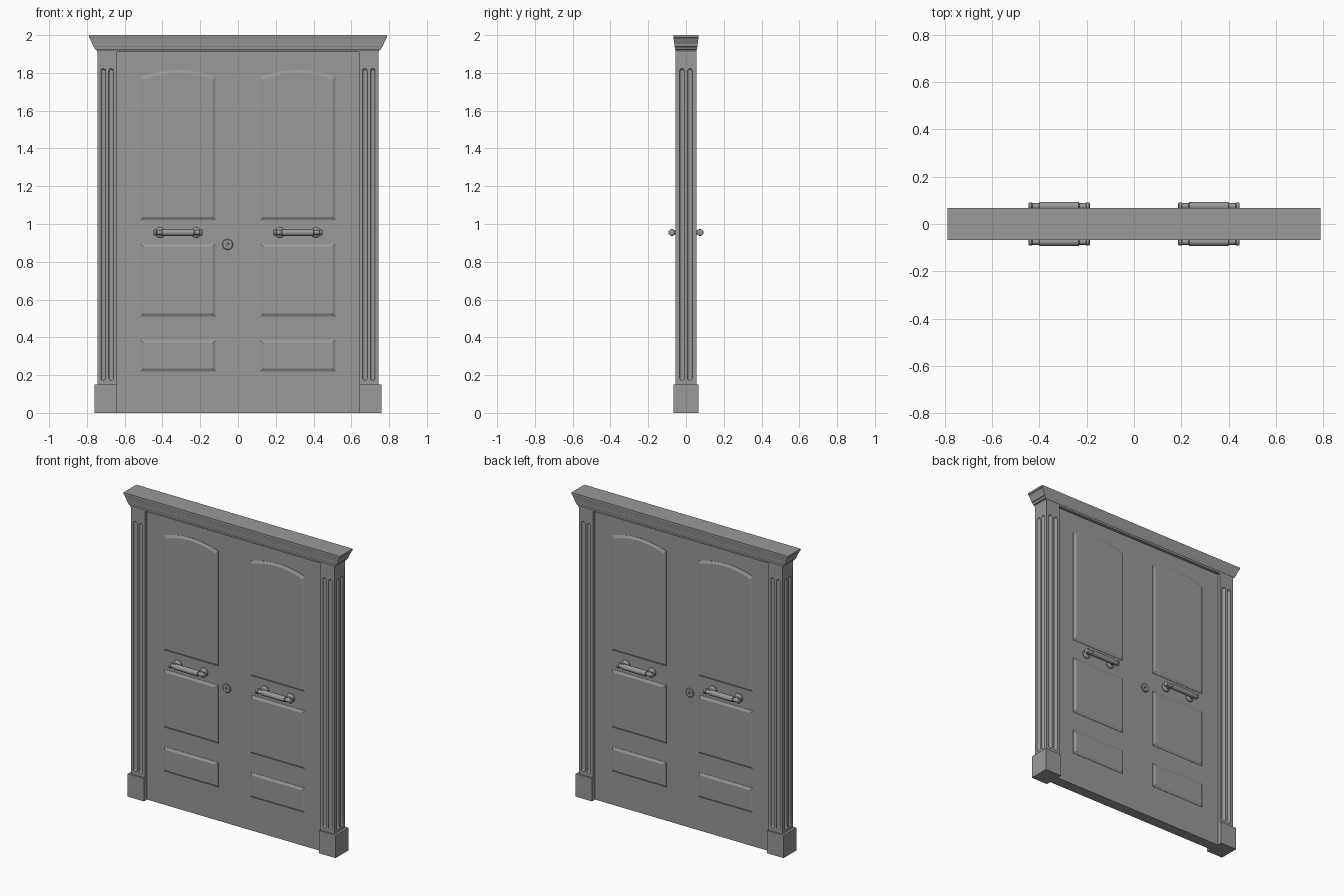
import bpy, bmesh, math
from mathutils import Matrix, Vector

cube = bpy.data.objects.get("Cube")
if cube:
    bpy.data.objects.remove(cube, do_unlink=True)

mat = bpy.data.materials.new("door grey")
mat.use_nodes = True
GREY = (0.32, 0.32, 0.32, 1)
mat.diffuse_color = GREY
mat.node_tree.nodes["Principled BSDF"].inputs["Base Color"].default_value = GREY

DOOR_Y, POST_Y, BASE_Y = 0.035, 0.055, 0.067
POST_IN, POST_OUT = 0.64, 0.745


def finish(name, bm, smooth=False):
    bmesh.ops.recalc_face_normals(bm, faces=bm.faces)
    me = bpy.data.meshes.new(name)
    bm.to_mesh(me)
    bm.free()
    me.materials.append(mat)
    ob = bpy.data.objects.new(name, me)
    bpy.context.collection.objects.link(ob)
    if smooth:
        bpy.ops.object.select_all(action="DESELECT")
        ob.select_set(True)
        bpy.context.view_layer.objects.active = ob
        bpy.ops.object.shade_smooth_by_angle(angle=math.radians(35))
    return ob


def loft(bm, rings):
    """Skin a list of closed point rings and cap both ends."""
    loops = [[bm.verts.new(p) for p in ring] for ring in rings]
    n = len(loops[0])
    for a, b in zip(loops, loops[1:]):
        for i in range(n):
            j = (i + 1) % n
            bm.faces.new((a[i], a[j], b[j], b[i]))
    bm.faces.new(loops[0])
    bm.faces.new(loops[-1])


def box(name, x0, x1, hy, z0, z1):
    bm = bmesh.new()
    loft(bm, [[(x0, -hy, z), (x1, -hy, z), (x1, hy, z), (x0, hy, z)] for z in (z0, z1)])
    return finish(name, bm)


def turned(bm, profile, origin, axis, sides=20):
    """Lathe (distance, radius) pairs along an axis."""
    turn = Vector((0, 0, 1)).rotation_difference(Vector(axis)).to_matrix()
    rings = []
    for d, r in profile:
        rings.append([Vector(origin) + turn @ Vector((r * math.cos(t), r * math.sin(t), d))
                      for t in (2 * math.pi * i / sides for i in range(sides))])
    loft(bm, rings)


# Door slab and plinth blocks
box("door_slab", -POST_IN, POST_IN, DOOR_Y, 0, 1.92)


# Fluted posts
def flute_cutters(side):
    bm = bmesh.new()
    r, low, high = 0.013, 0.185, 1.81
    spots = []
    mid = (POST_IN + POST_OUT) / 2
    for off in (-0.021, 0.021):
        spots += [(side * (mid + off), -POST_Y), (side * (mid + off), POST_Y),
                  (side * POST_OUT, off)]
    caps = [math.radians(a) for a in (-84, -60, -30, 0)]
    profile = [(low + r * math.sin(a), r * math.cos(a)) for a in caps]
    profile += [(high - r * math.sin(a), r * math.cos(a)) for a in reversed(caps)]
    for x, y in spots:
        turned(bm, profile, (x, y, 0), (0, 0, 1), 16)
    ob = finish("flute_cutter", bm)
    ob.hide_render = True
    ob.hide_viewport = True
    return ob


for side, word in ((1, "left"), (-1, "right")):
    xs = sorted((side * POST_IN, side * POST_OUT))
    post = box(word + "_post", *xs, POST_Y, 0.14, 1.92)
    cut = post.modifiers.new("flutes", "BOOLEAN")
    cut.operation = "DIFFERENCE"
    cut.solver = "EXACT"
    cut.object = flute_cutters(side)
    xs = sorted((side * POST_IN, side * 0.76))
    box(word + "_plinth", *xs, BASE_Y, 0, 0.15)

# Cornice: stepped moulding, wider overhang at the ends
bm = bmesh.new()
steps = [(1.91, 0), (1.922, 0.1), (1.924, 0.25), (1.938, 0.4), (1.94, 0.5),
         (1.952, 0.55), (1.966, 0.7), (1.985, 0.9), (1.987, 1), (2.0, 1)]
rings = []
for z, k in steps:
    hx, hy = POST_OUT + 0.045 * k, POST_Y + 0.012 * k
    rings.append([(-hx, -hy, z), (hx, -hy, z), (hx, hy, z), (-hx, hy, z)])
loft(bm, rings)
finish("cornice", bm)


# Raised panels, with an arched head on the tall ones
def outline(cx, half, z0, z1, rise, inset, y):
    h = half - inset
    pts = [(cx - h, y, z0 + inset), (cx + h, y, z0 + inset)]
    n = 12 if rise else 1
    for i in range(n + 1):
        u = 1 - 2 * i / n
        pts.append((cx + h * u, y, z1 - inset + rise * (1 - u * u)))
    return pts


PANELS = {"lower": (0.22, 0.385, 0), "middle": (0.51, 0.895, 0), "upper": (1.02, 1.78, 0.035)}
for face, fname in ((-1, "front"), (1, "back")):
    for cx, word in ((0.317, "left"), (-0.317, "right")):
        for pname, (z0, z1, rise) in PANELS.items():
            bm = bmesh.new()
            loft(bm, [outline(cx, 0.198, z0, z1, rise, inset, face * (DOOR_Y + up))
                      for inset, up in ((0, -0.005), (0, 0.002), (0.016, 0.010))])
            finish(f"{fname}_{word}_{pname}_panel", bm)

        # Pull handle: rosettes, stems and a turned bar
        bm = bmesh.new()
        y, z = face * 0.075, 0.955
        for off in (-0.095, 0.095):
            turned(bm, [(0, 0.028), (0.006, 0.028), (0.012, 0.022), (0.016, 0.011), (0.04, 0.011)],
                   (cx + off, face * DOOR_Y, z), (0, face, 0))
        half = [(0.13, 0.012), (0.127, 0.017), (0.116, 0.017), (0.113, 0.013),
                (0.086, 0.013), (0.083, 0.018)]
        bar = [(-d, r) for d, r in half] + [(d, r) for d, r in reversed(half)]
        turned(bm, bar, (cx, y, z), (1, 0, 0))
        finish(f"{fname}_{word}_handle", bm, True)

    # Lock plate with a recessed centre
    bm = bmesh.new()
    turned(bm, [(-0.003, 0.029), (0.005, 0.029), (0.008, 0.025), (0.008, 0.007), (0.001, 0.006)],
           (-0.055, face * DOOR_Y, 0.892), (0, face, 0), 24)
    finish(fname + "_lock_plate", bm, True)
